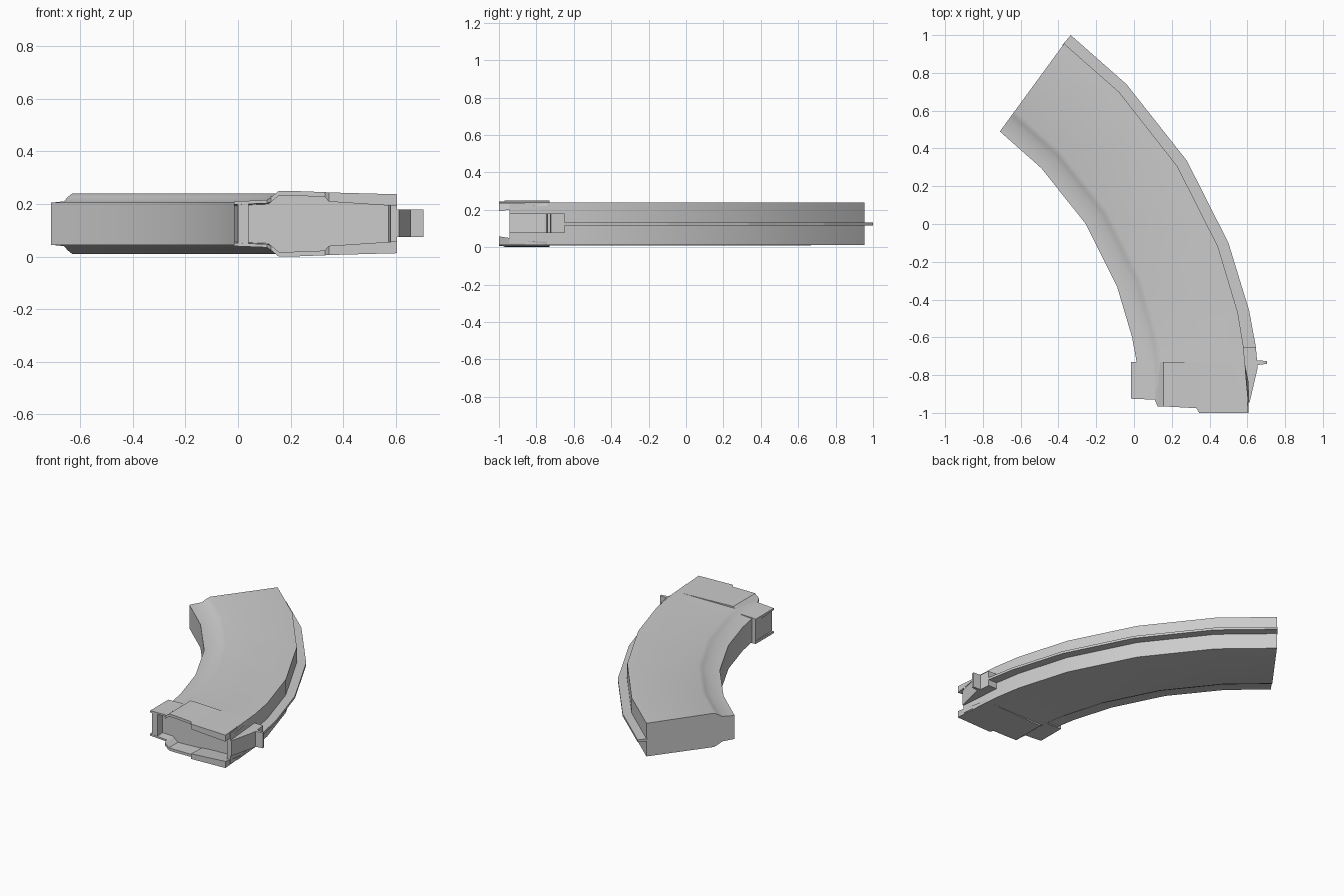
import bpy, bmesh

if "Cube" in bpy.data.objects:
    bpy.data.objects.remove(bpy.data.objects["Cube"])

ZC = 0.125  # mid-plane of the flat curved body


def make(name, rings, closed=False):
    """Loft equal-length closed rings of 3D points, capping both ends."""
    bm = bmesh.new()
    vs = [[bm.verts.new(p) for p in r] for r in rings]
    n = len(rings[0])
    for a, b in zip(vs, vs[1:]):
        for i in range(n):
            j = (i + 1) % n
            bm.faces.new((a[i], a[j], b[j], b[i]))
    bm.faces.new(vs[0])
    bm.faces.new(vs[-1])
    bmesh.ops.recalc_face_normals(bm, faces=bm.faces)
    me = bpy.data.meshes.new(name)
    bm.to_mesh(me)
    bm.free()
    ob = bpy.data.objects.new(name, me)
    bpy.context.collection.objects.link(ob)
    return ob


def prism(name, pts, z0, z1):
    return make(name, [[(x, y, z) for x, y in pts] for z in (z0, z1)])


# Curved body: stations between inner and outer edge, stepped cross-section
inner = [(-.71, .49), (-.49, .295), (-.255, 0), (-.09, -.33), (-.01, -.6), (.012, -.72), (.02, -.87)]
outer = [(-.37, .955), (-.08, .70), (.23, .305), (.445, -.12), (.55, -.47), (.58, -.65), (.597, -.86)]
half = [(0, .08), (.14, .085), (.19, .103), (.235, .115), (1, .113)]
profile = half + [(t, -h) for t, h in reversed(half)]
body = make("curved_body", [
    [(a[0] + t * (b[0] - a[0]), a[1] + t * (b[1] - a[1]), ZC + h) for t, h in profile]
    for a, b in zip(inner, outer)])
bpy.context.view_layer.objects.active = body
body.select_set(True)
bpy.ops.object.shade_smooth_by_angle(angle=0.5)

# Thin spine rib along the outer curve
rib = [(-.335, 1.0), (-.04, .74), (.28, .335), (.50, -.1), (.61, -.46), (.645, -.65)]
make("spine_rib", [
    [(bx - .01, by - .008, ZC - .008), (rx, ry, ZC - .008),
     (rx, ry, ZC + .008), (bx - .01, by - .008, ZC + .008)]
    for (bx, by), (rx, ry) in zip(outer, rib)])

# Mouth side walls, thickening into the feed lips: x, end y, outer z, thickness
lip = [(-.015, -.925, .21, .012), (.11, -.93, .215, .012), (.125, -.965, .225, .018),
       (.155, -.966, .25, .018), (.20, -.968, .25, .018), (.33, -.975, .245, .018),
       (.345, -1.0, .244, .035), (.605, -1.0, .237, .045)]
for side, s in (("upper", 1), ("lower", -1)):
    rings = []
    for x, y, z, th in lip:
        h = z - ZC
        xb = x - .02 if x > .6 else x
        rings.append([(x, y, ZC + s * h), (xb, -.73, ZC + s * h),
                      (xb, -.73, ZC + s * (h - .018)), (x, -.83, ZC + s * (h - .018)),
                      (x, y, ZC + s * (h - th))])
    make(side + "_feed_lip", rings)

# Front locking lug and rear wall of the mouth
prism("front_lug", [(-.015, -.73), (0, -.925), (.04, -.925), (.04, -.73)], .042, .208)
prism("rear_wall", [(.56, -.72), (.585, -.72), (.605, -.945), (.58, -.945)], .02, .23)

# Rear locking lug with its thin catch tab
prism("rear_lug", [(.57, -.65), (.645, -.65), (.655, -.76), (.612, -.945), (.59, -.945)], .075, .18)
prism("catch_tab", [(.64, -.722), (.705, -.725), (.705, -.74), (.64, -.748)], .075, .18)
